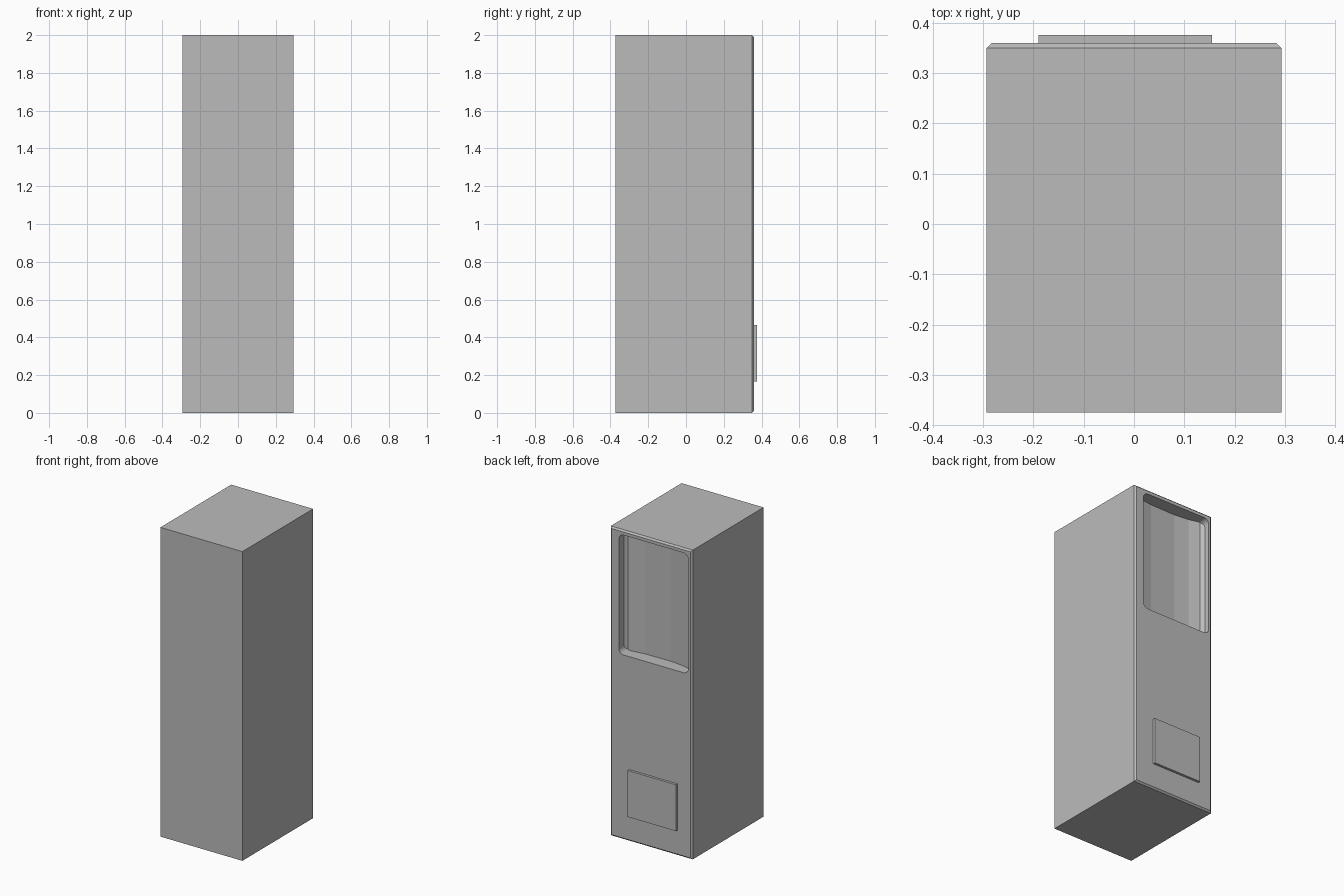
import bpy, bmesh, math
from mathutils import Vector

if "Cube" in bpy.data.objects:
    bpy.data.objects.remove(bpy.data.objects["Cube"])

grey = bpy.data.materials.new("neutral grey")
grey.diffuse_color = (0.5, 0.5, 0.5, 1)
grey.use_nodes = True
grey.node_tree.nodes["Principled BSDF"].inputs["Base Color"].default_value = grey.diffuse_color

X, FRONT, BACK, EDGE = 0.293, -0.374, 0.359, 0.01


def finish(bm, name):
    """Turn a bmesh into a named grey object."""
    bmesh.ops.recalc_face_normals(bm, faces=bm.faces)
    mesh = bpy.data.meshes.new(name)
    bm.to_mesh(mesh)
    bm.free()
    mesh.materials.append(grey)
    obj = bpy.data.objects.new(name, mesh)
    bpy.context.collection.objects.link(obj)
    return obj


def box(name, lo, hi, chamfer_back=0):
    bm = bmesh.new()
    bmesh.ops.create_cube(bm, size=1)
    for v in bm.verts:
        v.co = Vector([lo[i] if v.co[i] < 0 else hi[i] for i in range(3)])
    if chamfer_back:
        rim = [e for e in bm.edges if all(v.co.y > hi[1] - 1e-5 for v in e.verts)]
        bmesh.ops.bevel(bm, geom=rim, offset=chamfer_back, segments=1, affect='EDGES')
    return finish(bm, name)


def prism(name, points, depth):
    """Extrude a closed outline of 3D points along a vector."""
    bm = bmesh.new()
    face = bm.faces.new([bm.verts.new(p) for p in points])
    new = bmesh.ops.extrude_face_region(bm, geom=[face])["geom"]
    bmesh.ops.translate(bm, vec=depth, verts=[g for g in new if isinstance(g, bmesh.types.BMVert)])
    return finish(bm, name)


def boolean(target, cutter, operation):
    """Apply a boolean and discard the cutter."""
    cutter.hide_render = True
    mod = target.modifiers.new("cut", 'BOOLEAN')
    mod.operation, mod.object, mod.solver = operation, cutter, 'EXACT'
    bpy.context.view_layer.objects.active = target
    bpy.ops.object.modifier_apply(modifier=mod.name)
    bpy.data.objects.remove(cutter)


# Tall cabinet with chamfered rim round the back panel
cabinet = box("cabinet", (-X, FRONT, 0), (X, BACK, 2), EDGE)

# Display recess: rounded opening crossed with a bowed inner wall
x0, x1, z0, z1, r = -0.268, 0.229, 1.195, 1.97, 0.035
opening = []
for cx, cz, start in ((x1 - r, z1 - r, 0), (x0 + r, z1 - r, 90),
                      (x0 + r, z0 + r, 180), (x1 - r, z0 + r, 270)):
    for k in range(6):
        a = math.radians(start + 18 * k)
        opening.append((cx + r * math.cos(a), 0.2, cz + r * math.sin(a)))
recess = prism("recess_cutter", opening, (0, 0.3, 0))
bow = [(0.25, -0.1), (0.232, 0.05), (0.212, 0.07), (0.10, 0.085), (-0.08, 0.088),
       (-0.18, 0.077), (-0.25, 0.058), (-0.272, 0.03), (-0.29, -0.1)]
wall = prism("wall_cutter", [(x, BACK - d, 1.1) for x, d in bow], (0, 0, 1))
boolean(recess, wall, 'INTERSECT')
boolean(cabinet, recess, 'DIFFERENCE')

# Raised hatch low on the back panel
box("hatch", (-0.19, BACK - 0.005, 0.165), (0.155, 0.375, 0.465))
